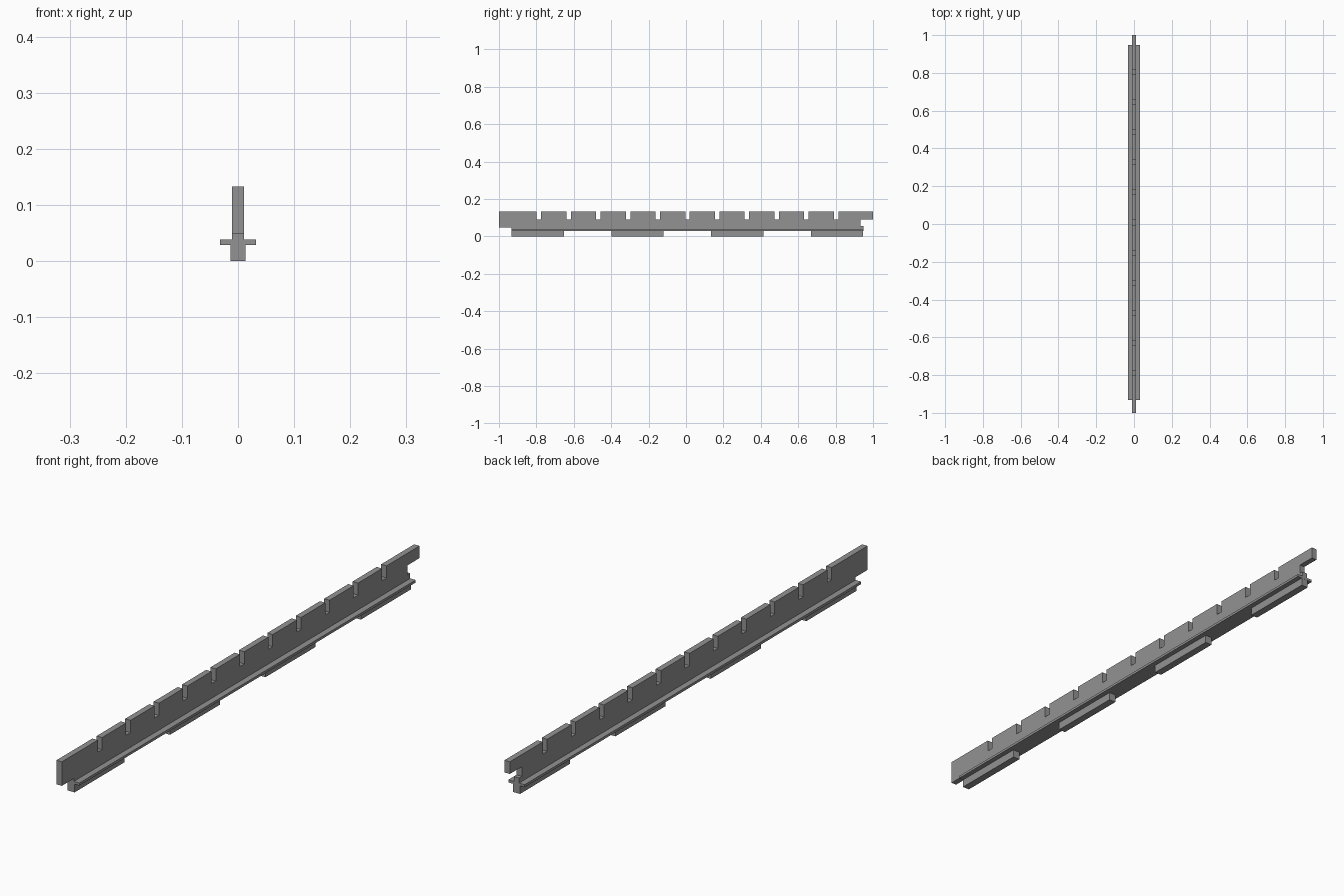
import bpy
import bmesh

if "Cube" in bpy.data.objects:
    bpy.data.objects.remove(bpy.data.objects["Cube"])

grey = bpy.data.materials.new("mid grey")
grey.diffuse_color = (0.29, 0.29, 0.29, 1)
grey.use_nodes = True
grey.node_tree.nodes["Principled BSDF"].inputs["Base Color"].default_value = grey.diffuse_color


def finish(name, bm):
    bmesh.ops.recalc_face_normals(bm, faces=bm.faces[:])
    mesh = bpy.data.meshes.new(name)
    bm.to_mesh(mesh)
    bm.free()
    mesh.materials.append(grey)
    obj = bpy.data.objects.new(name, mesh)
    bpy.context.collection.objects.link(obj)


def extruded(name, profile, half_width):
    """Extrude a (y, z) outline across x."""
    bm = bmesh.new()
    face = bm.faces.new([bm.verts.new((-half_width, y, z)) for y, z in profile])
    res = bmesh.ops.extrude_face_region(bm, geom=[face])
    moved = [v for v in res["geom"] if isinstance(v, bmesh.types.BMVert)]
    bmesh.ops.translate(bm, verts=moved, vec=(2 * half_width, 0, 0))
    finish(name, bm)


def bar(name, y0, y1, z0, z1, half_width):
    extruded(name, [(y0, z0), (y1, z0), (y1, z1), (y0, z1)], half_width)


# Main dimensions
START, END = -0.933, 0.948
TOP, SLOT_Z = 0.133, 0.09
FLANGE_Z0, FLANGE_Z1 = 0.029, 0.038

# Upright rail: hooked ends and eleven slots along the top edge
outline = [
    (START, FLANGE_Z1), (END, FLANGE_Z1), (END, 0.056), (0.933, 0.056),
    (0.933, SLOT_Z), (1.0, SLOT_Z), (1.0, TOP),
]
for i in range(5, -6, -1):
    y = 0.008 + i * 0.159
    outline += [(y + 0.012, TOP), (y + 0.012, SLOT_Z),
                (y - 0.012, SLOT_Z), (y - 0.012, TOP)]
outline += [(-1.0, TOP), (-1.0, 0.048), (START, 0.048)]
extruded("slotted_rail", outline, 0.0105)

# Thin flange under the rail
bar("flange", START, END, FLANGE_Z0, FLANGE_Z1, 0.032)

# Four locating feet
for i in range(4):
    y = START + i * 0.5335
    bar(f"foot_{i + 1}", y, y + 0.28, 0.0, FLANGE_Z0, 0.0135)
